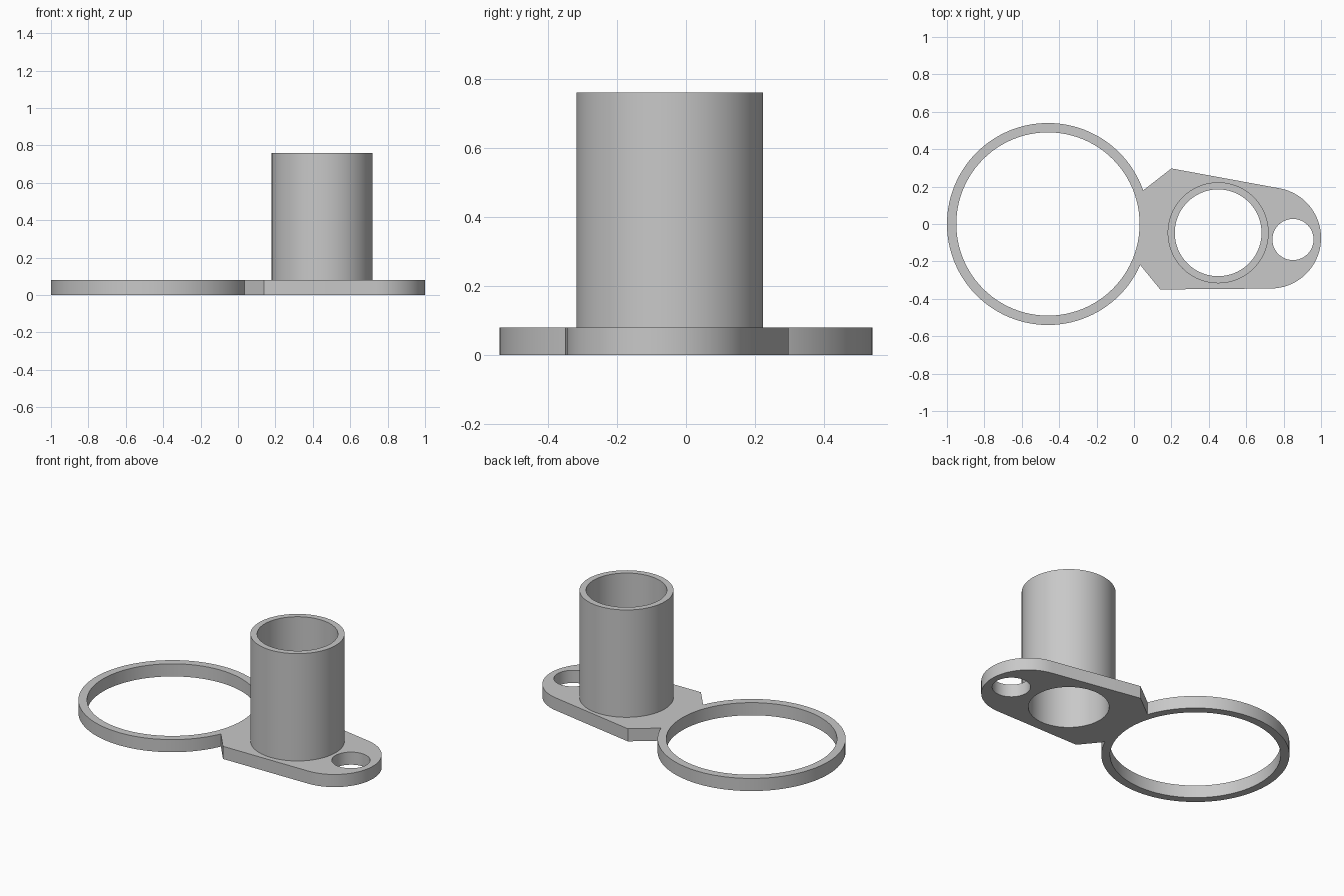
import bpy
import bmesh
from math import cos, sin, radians, atan2, degrees

if "Cube" in bpy.data.objects:
    bpy.data.objects.remove(bpy.data.objects["Cube"], do_unlink=True)

GREY = 0.58
mat = bpy.data.materials.new("plain grey")
mat.use_nodes = True
mat.diffuse_color = (GREY, GREY, GREY, 1)
mat.node_tree.nodes["Principled BSDF"].inputs["Base Color"].default_value = (GREY, GREY, GREY, 1)


def arc(center, radius, start, end, steps):
    """Points along an arc, both ends included (degrees)."""
    angles = [radians(start + (end - start) * i / steps) for i in range(steps + 1)]
    return [(center[0] + radius * cos(a), center[1] + radius * sin(a)) for a in angles]


def circle(center, radius, steps=96):
    return arc(center, radius, 0, 360, steps)[:-1]


def angle_to(center, point):
    return degrees(atan2(point[1] - center[1], point[0] - center[0]))


def extrude_profile(name, loops, bottom, top):
    """Solid from an outer loop followed by any hole loops."""
    bm = bmesh.new()
    edges = []
    for loop in loops:
        verts = [bm.verts.new((x, y, bottom)) for x, y in loop]
        edges += [bm.edges.new((v, verts[i - 1])) for i, v in enumerate(verts)]
    bmesh.ops.triangle_fill(bm, edges=edges, use_beauty=True, use_dissolve=False)
    result = bmesh.ops.extrude_face_region(bm, geom=bm.faces[:], use_keep_orig=True)
    raised = [g for g in result["geom"] if isinstance(g, bmesh.types.BMVert)]
    bmesh.ops.translate(bm, verts=raised, vec=(0, 0, top - bottom))
    bmesh.ops.recalc_face_normals(bm, faces=bm.faces[:])
    mesh = bpy.data.meshes.new(name)
    bm.to_mesh(mesh)
    bm.free()
    mesh.materials.append(mat)
    obj = bpy.data.objects.new(name, mesh)
    bpy.context.collection.objects.link(obj)
    bpy.ops.object.select_all(action="DESELECT")
    obj.select_set(True)
    bpy.context.view_layer.objects.active = obj
    bpy.ops.object.shade_smooth_by_angle(angle=radians(30))
    return obj


THICK, HEIGHT = 0.08, 0.76
ring, tube, tip, hole = (-0.46, 0), (0.45, -0.047), (0.73, -0.075), (0.85, -0.083)
bore = 0.232

# Flat base: large ring joined to a tapering plate with a rounded tip
upper_joint, lower_joint = (0.05, 0.18), (0.035, -0.22)
outline = arc(ring, 0.54, angle_to(ring, upper_joint), 360 + angle_to(ring, lower_joint), 96)
outline += [(0.14, -0.35)]
outline += arc(tip, 0.27, -89.5, 80, 48)
outline += [(0.2, 0.297)]
extrude_profile("ring_and_plate",
                [outline, circle(ring, 0.49), circle(tube, bore), circle(hole, 0.11, 64)],
                0, THICK)

# Upright tube over the plate's bore
extrude_profile("upright_tube", [circle(tube, 0.27), circle(tube, bore)], THICK, HEIGHT)
